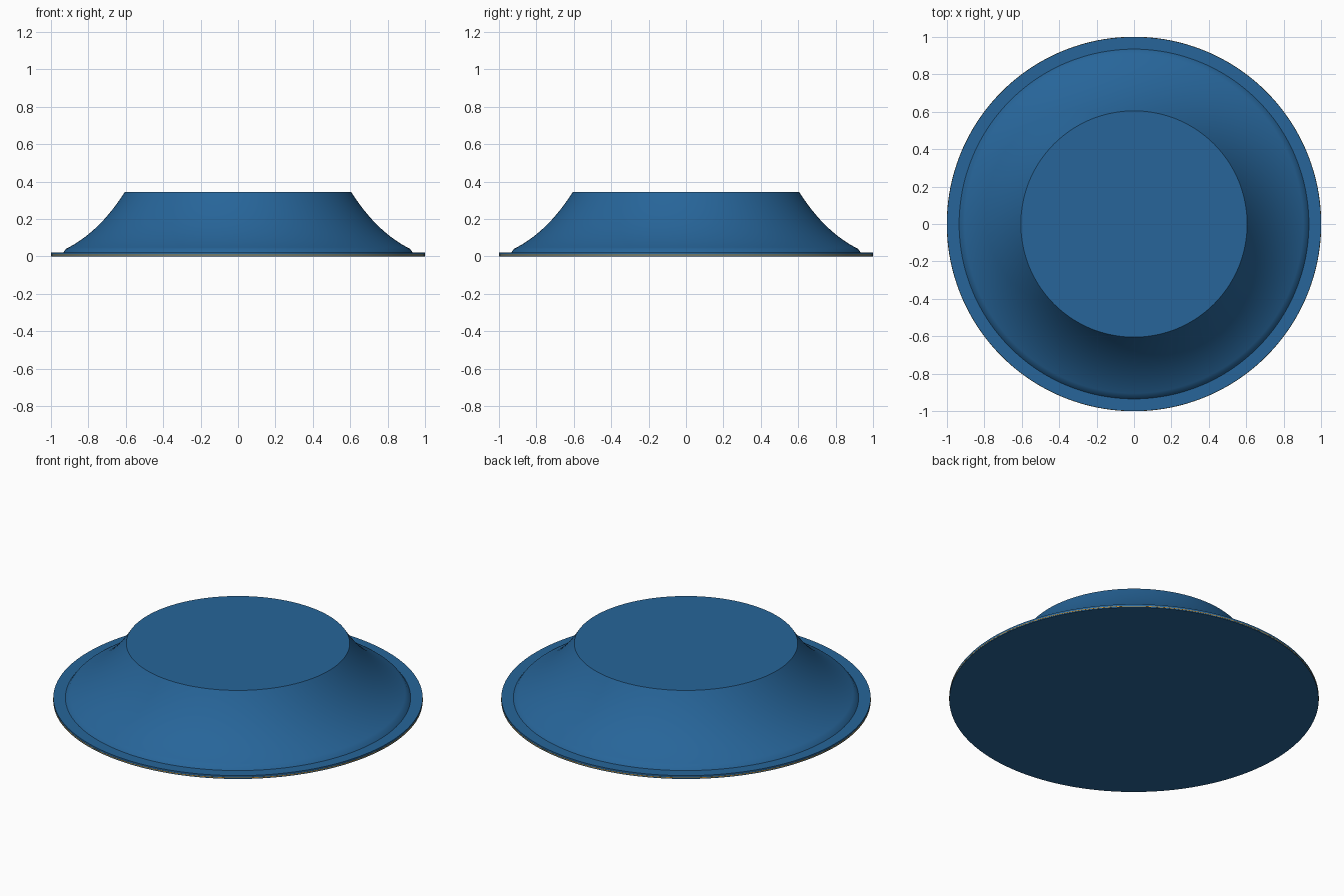
import bpy, bmesh, math

SEGMENTS = 192

cube = bpy.data.objects.get("Cube")
if cube:
    bpy.data.objects.remove(cube, do_unlink=True)


def make_material(name, rgb):
    mat = bpy.data.materials.new(name)
    mat.use_nodes = True
    color = (*rgb, 1.0)
    mat.diffuse_color = color
    mat.node_tree.nodes["Principled BSDF"].inputs["Base Color"].default_value = color
    return mat


def lathe(name, profile, material):
    """Spin an (r, z) profile, listed bottom to top, around the z axis."""
    bm = bmesh.new()
    verts = [bm.verts.new((r, 0, z)) for r, z in profile]
    edges = [bm.edges.new(pair) for pair in zip(verts, verts[1:])]
    bmesh.ops.spin(bm, geom=verts + edges, cent=(0, 0, 0), axis=(0, 0, 1),
                   angle=math.tau, steps=SEGMENTS, use_merge=False)
    bmesh.ops.remove_doubles(bm, verts=bm.verts, dist=0.0001)
    bmesh.ops.recalc_face_normals(bm, faces=bm.faces)
    mesh = bpy.data.meshes.new(name)
    bm.to_mesh(mesh)
    bm.free()
    obj = bpy.data.objects.new(name, mesh)
    bpy.context.collection.objects.link(obj)
    mesh.materials.append(material)
    bpy.ops.object.select_all(action="DESELECT")
    obj.select_set(True)
    bpy.context.view_layer.objects.active = obj
    bpy.ops.object.shade_smooth_by_angle(angle=math.radians(30))
    return obj


blue = make_material("deep blue", (0.02, 0.13, 0.32))
amber = make_material("amber", (0.55, 0.28, 0.04))

# Flared body: a concave curve sweeping from the flange up to the flat top
foot, bend, top = (0.92, 0.04), (0.74, 0.13), (0.605, 0.345)
flare = []
for i in range(25):
    t = i / 24
    flare.append(tuple((1 - t) ** 2 * a + 2 * t * (1 - t) * b + t * t * c
                       for a, b, c in zip(foot, bend, top)))

# Closed body with a thin flange around the base
base = [(0, 0), (0.957, 0), (1, 0), (1, 0.02), (0.935, 0.02)]
lathe("flared_body", base + flare + [(0, 0.345)], blue)

# Fine line around the flange edge
lathe("flange_line", [(0.999, 0.005), (1.001, 0.005), (1.001, 0.009), (0.999, 0.009)], amber)
